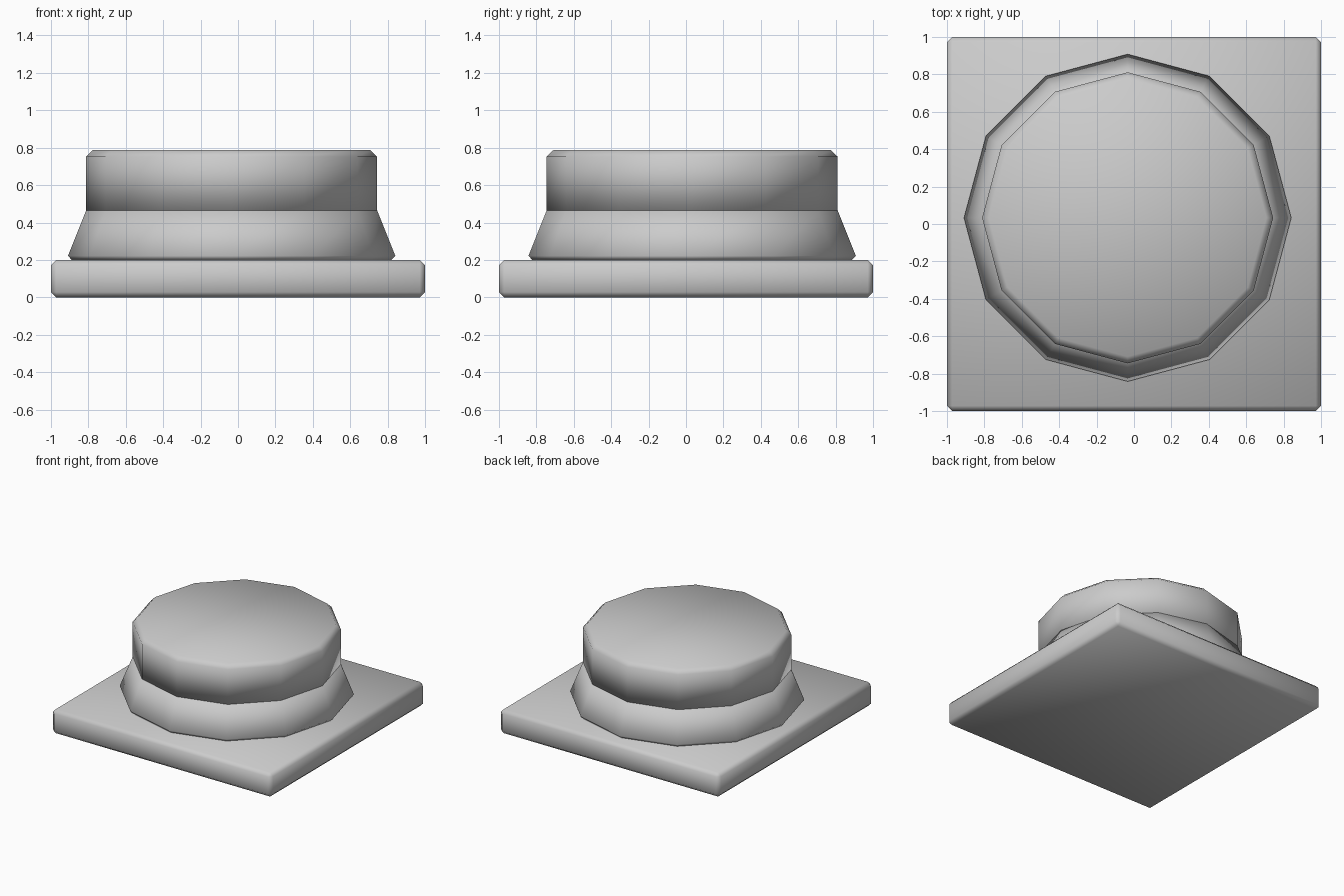
import bpy, bmesh
from math import cos, sin, pi

if "Cube" in bpy.data.objects:
    bpy.data.objects.remove(bpy.data.objects["Cube"])

SIDES = 12
CENTRE = (-0.034, 0.033)


def finish(name, bm):
    bmesh.ops.recalc_face_normals(bm, faces=bm.faces)
    for f in bm.faces:
        f.smooth = True
    mesh = bpy.data.meshes.new(name)
    bm.to_mesh(mesh)
    bm.free()
    obj = bpy.data.objects.new(name, mesh)
    bpy.context.collection.objects.link(obj)
    return obj


def turned(name, profile):
    """Closed twelve-sided solid from (radius, z) pairs, bottom to top."""
    bm = bmesh.new()
    rings = [[bm.verts.new((CENTRE[0] + r * cos(2 * pi * i / SIDES),
                            CENTRE[1] + r * sin(2 * pi * i / SIDES), z))
              for i in range(SIDES)] for r, z in profile]
    for a, b in zip(rings, rings[1:]):
        for i in range(SIDES):
            j = (i + 1) % SIDES
            bm.faces.new((a[i], a[j], b[j], b[i]))
    bm.faces.new(rings[0][::-1])
    bm.faces.new(rings[-1])
    return finish(name, bm)


# Square base plate with chamfered edges
bm = bmesh.new()
bmesh.ops.create_cube(bm, size=1)
bmesh.ops.scale(bm, vec=(2, 2, 0.2), verts=bm.verts)
bmesh.ops.translate(bm, vec=(0, 0, 0.1), verts=bm.verts)
bmesh.ops.bevel(bm, geom=bm.edges[:], offset=0.028, segments=1,
                affect='EDGES', profile=0.5)
finish("base_plate", bm)

# Flared skirt where the drum meets the plate
turned("flared_skirt", [(0.855, 0.2), (0.875, 0.222), (0.778, 0.465)])

# Upright drum with a chamfered top rim
turned("drum", [(0.778, 0.465), (0.778, 0.752), (0.742, 0.787)])
